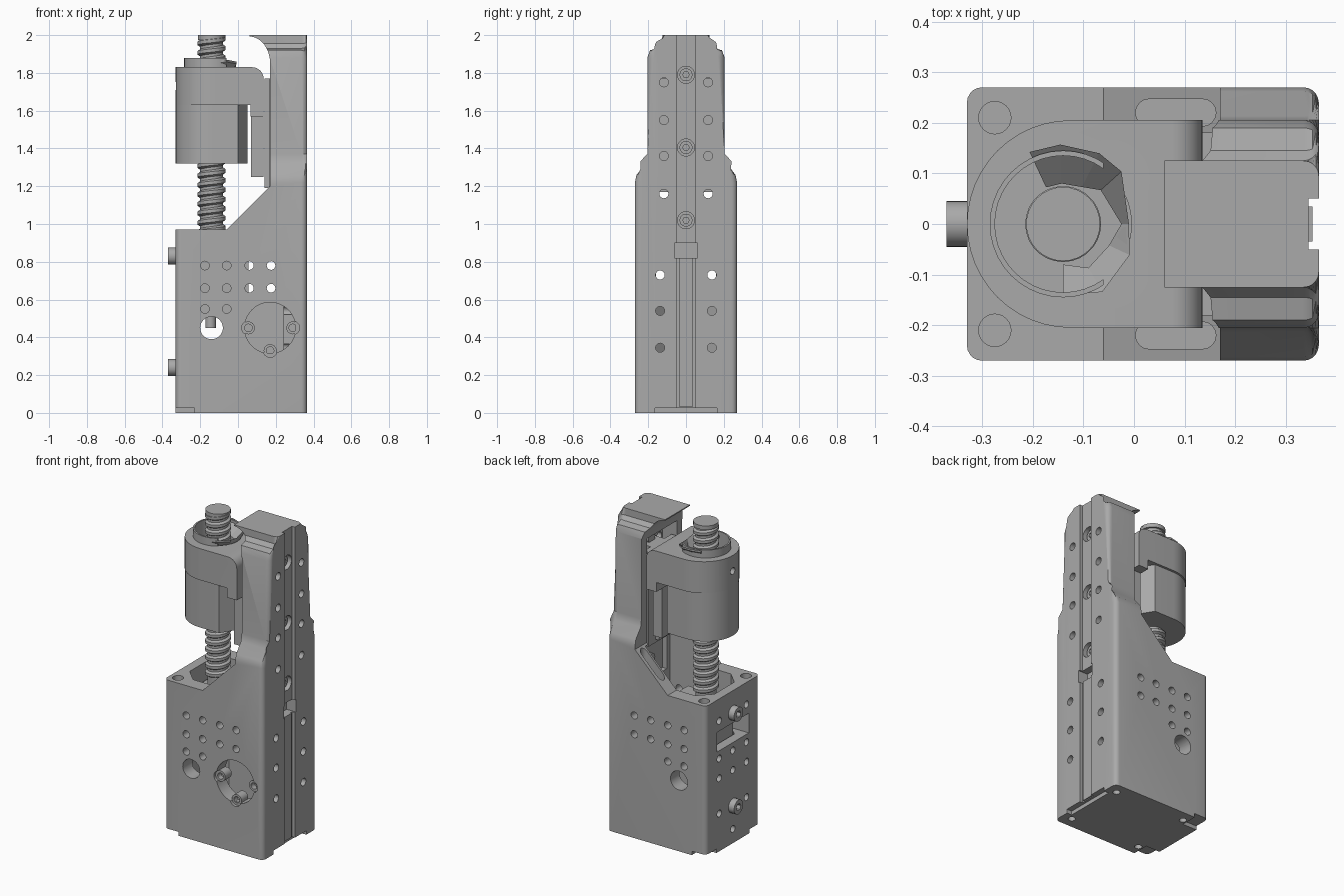
import bpy, bmesh
from math import sin, cos, pi, radians
from mathutils import Vector

if "Cube" in bpy.data.objects:
    bpy.data.objects.remove(bpy.data.objects["Cube"], do_unlink=True)

grey = bpy.data.materials.new("machined grey")
grey.use_nodes = True
grey.diffuse_color = (0.4, 0.4, 0.4, 1)
grey.node_tree.nodes["Principled BSDF"].inputs["Base Color"].default_value = (0.4, 0.4, 0.4, 1)


def finish(name, bm):
    bmesh.ops.recalc_face_normals(bm, faces=bm.faces)
    mesh = bpy.data.meshes.new(name)
    bm.to_mesh(mesh)
    bm.free()
    mesh.materials.append(grey)
    ob = bpy.data.objects.new(name, mesh)
    bpy.context.scene.collection.objects.link(ob)
    return ob


def place(axis, a, b, h):
    return {"x": (h, a, b), "y": (a, h, b), "z": (a, b, h)}[axis]


def prism_mesh(pts, axis, lo, hi):
    """Closed outline extruded along one axis."""
    bm = bmesh.new()
    rings = [[bm.verts.new(place(axis, a, b, h)) for a, b in pts] for h in (lo, hi)]
    bm.faces.new(rings[0])
    bm.faces.new(rings[1][::-1])
    for i in range(len(pts)):
        j = (i + 1) % len(pts)
        bm.faces.new((rings[0][i], rings[0][j], rings[1][j], rings[1][i]))
    return bm


def prism(name, pts, axis, lo, hi):
    return finish(name, prism_mesh(pts, axis, lo, hi))


def arc(a, b, r, start, end, n):
    return [(a + r * cos(radians(start + (end - start) * i / n)),
             b + r * sin(radians(start + (end - start) * i / n))) for i in range(n + 1)]


def cyl(name, axis, a, b, r, lo, hi, n=24):
    return prism(name, arc(a, b, r, 0, 360, n)[:-1], axis, lo, hi)


def box(name, x0, x1, y0, y1, z0, z1):
    return prism(name, [(x0, y0), (x1, y0), (x1, y1), (x0, y1)], "z", z0, z1)


def activate(ob):
    bpy.ops.object.select_all(action="DESELECT")
    ob.select_set(True)
    bpy.context.view_layer.objects.active = ob


def cut(ob, tool, op="DIFFERENCE"):
    mod = ob.modifiers.new("cut", "BOOLEAN")
    mod.operation, mod.solver, mod.object = op, "EXACT", tool
    activate(ob)
    bpy.ops.object.modifier_apply(modifier=mod.name)
    bpy.data.objects.remove(tool, do_unlink=True)


def drill(ob, axis, a, b, r, lo, hi, n=16):
    cut(ob, cyl("drill", axis, a, b, r, lo, hi, n))


# Housing: end outline with rounded long edges, trimmed to the side outline
half = [(.27, 0), (.27, 1.22), (.262, 1.26), (.213, 1.32), (.205, 1.37), (.205, 1.88),
        (.19, 1.92), (.145, 1.93), (.125, 1.955), (.125, 2)]
bm = prism_mesh(half + [(-y, z) for y, z in reversed(half)], "x", -.33, .365)
rim = [e for e in bm.edges
       if abs(e.verts[0].co.x - e.verts[1].co.x) < .001
       and not (e.verts[0].co.z == e.verts[1].co.z and e.verts[0].co.z in (0, 2))]
bmesh.ops.bevel(bm, geom=rim, offset=.03, segments=5, profile=.5, affect="EDGES", clamp_overlap=True)
housing = finish("housing", bm)
lip = [(.06 + .11 * sin(i * pi / 16), 1.85 + .143 * cos(i * pi / 16)) for i in range(9)]
side = [(-.5, -.1), (.5, -.1), (.5, 2.1), (.06, 2.1)] + lip + [(.17, 1.2), (-.06, .97), (-.5, .97)]
cut(housing, prism("trim", side, "y", -.5, .5), "INTERSECT")

# Hollow interior, column channel and rear groove
cavity = [(-.27, -.1), (-.19, -.18), (.24, -.18), (.24, .18), (-.19, .18), (-.27, .1)]
cut(housing, prism("cavity", cavity, "z", .06, 1.19))
cut(housing, box("channel", .1, .27, -.15, .15, .9, 1.86))
cut(housing, box("groove", .345, .4, -.05, .05, -.1, 2.1))
cut(housing, box("rear_pocket", .3, .4, -.06, .06, .82, .9))
cut(housing, box("foot_recess", .33, .4, -.165, .165, -.1, .025))
cut(housing, box("window", -.4, -.2, -.16, .16, .64, .765))

for s in (-1, 1):
    # Side wall holes, top screws, slope slots and foot notches
    lo, hi = sorted((s * .15, s * .3))
    for z, xs in ((.78, (-.175, -.06, .06, .175)), (.66, (-.175, -.06, .06, .175)), (.55, (-.175, -.06))):
        for x in xs:
            drill(housing, "y", x, z, .023, lo, hi)
    drill(housing, "y", -.14, .45, .06, lo, hi, 32)
    drill(housing, "z", -.275, s * .21, .032, .93, 1.1, 24)
    slot = arc(.03, s * .22, .027, 90, 270, 8) + arc(.135, s * .22, .027, -90, 90, 8)
    cut(housing, prism("slot", slot, "z", .99, 1.3))
    ya, yb = sorted((s * .165, s * .3))
    cut(housing, box("notch", -.4, -.23, ya, yb, -.1, .025))
    for x in (-.2, .3):
        drill(housing, "z", x, s * .2, .022, -.1, .05)
    # Rear and left face holes
    for z in (1.75, 1.55, 1.36, 1.16):
        drill(housing, "x", s * .117, z, .024, .25, .4)
    for z in (.73, .54, .345):
        drill(housing, "x", s * .137, z, .024, .2, .4)
    for z in (.83, .59, .465, .24):
        drill(housing, "x", s * .137, z, .022, -.4, -.29)
for z in (.59, .465, .09):
    drill(housing, "x", 0, z, .022, -.4, -.29)
for z in (.255, .09):
    drill(housing, "x", 0, z, .022, .3, .4)
for z in (1.79, 1.405, 1.02):
    drill(housing, "x", 0, z, .045, .3, .4, 24)

# Round port in the front wall with three screw ears
drill(housing, "y", .17, .45, .135, -.3, -.15, 48)
ears = ((.055, .45), (.29, .45), (.17, .33))
for x, z in ears:
    drill(housing, "y", x, z, .036, -.3, -.25, 24)
parts = [housing]
for x, z in ears:
    ear = cyl("port_ear", "y", x, z, .034, -.255, -.19)
    drill(ear, "y", x, z, .02, -.3, -.22)
    parts.append(ear)


def socket_bolt(name, z, r, lo, hi, head):
    """Cap bolt along x with a hex socket at the head end."""
    ob = cyl(name, "x", 0, z, r, lo, hi, 32)
    cut(ob, cyl("hex", "x", 0, z, r * .5, head - .025, head + .025, 6))
    parts.append(ob)


for z in (.83, .24):
    socket_bolt("side_bolt", z, .045, -.37, -.3, -.37)
for z in (1.79, 1.405, 1.02):
    socket_bolt("rear_bolt", z, .034, .24, .325, .325)
parts.append(box("groove_strip", .34, .353, -.035, .035, .03, .82))

# Guide rail and sliding carriage
parts.append(box("rail_plate", .165, .2, -.14, .14, 1.17, 1.77))
parts.append(box("rail", .14, .28, -.07, .07, 1.19, 1.77))
parts.append(box("carriage", .07, .135, -.14, .14, 1.25, 1.75))

# Nut bracket: rounded end, rounded top corner and a short arm
bracket = prism("bracket", arc(-.125, 0, .205, 90, 270, 24) + [(.135, -.205), (.135, .205)], "z", 1.57, 1.83)
outline = [(-.5, 1.63), (.065, 1.63), (.065, 1.5), (.135, 1.5)] + arc(.075, 1.77, .06, 0, 90, 8) + [(-.5, 1.83)]
cut(bracket, prism("trim", outline, "y", -.3, .3), "INTERSECT")
drill(bracket, "z", -.14, 0, .138, 1.74, 1.9, 48)
drill(bracket, "x", 0, 1.73, .022, -.4, -.28)
parts.append(bracket)
collar = cyl("nut_collar", "z", -.14, 0, .145, 1.7, 1.88, 40)
drill(collar, "z", -.14, 0, .135, 1.76, 1.9, 40)
cut(collar, box("gap", -.06, .1, -.2, .2, 1.83, 1.95))
parts.append(collar)
nut_outline = arc(-.14, 0, .19, 90, 270, 24) + [(0, -.19), (.05, -.11), (.05, .11), (0, .19)]
parts.append(prism("nut", nut_outline, "z", 1.32, 1.64))

# Faceted wiper curling around the screw
bm = bmesh.new()
rows = []
for deg, ri, ro, drop in ((115, .08, .157, 0), (92, .08, .157, 0), (63, .082, .157, .01), (42, .1, .155, .02),
                          (0, .115, .13, .03), (-25, .1, .145, .02), (-60, .1, .155, .01), (-90, .08, .14, .02)):
    u = Vector((cos(radians(deg)), sin(radians(deg)), 0))
    c = Vector((-.14, 0, 0))
    rows.append([bm.verts.new(c + u * r + Vector((0, 0, z)))
                 for r, z in ((ri, 1.82 - drop), (ro, 1.88 - drop), (ro, 1.868 - drop), (ri, 1.8 - drop))])
for p, q in zip(rows, rows[1:]):
    for i in range(4):
        j = (i + 1) % 4
        bm.faces.new((p[i], p[j], q[j], q[i]))
bm.faces.new(rows[0])
bm.faces.new(rows[-1][::-1])
finish("wiper", bm)

# Lead screw: thread profile swept as a helix around a core
pitch = .05
bm = bmesh.new()
chain = [bm.verts.new((r, 0, t * pitch)) for r, t in ((.06, 0), (.06, .25), (.075, .45), (.075, .8), (.06, 1))]
for p, q in zip(chain, chain[1:]):
    bm.edges.new((p, q))
thread = finish("screw_thread", bm)
thread.location = (-.14, 0, .9)
mod = thread.modifiers.new("helix", "SCREW")
mod.steps = mod.render_steps = 28
mod.screw_offset, mod.iterations = pitch, 21
mod.use_merge_vertices, mod.merge_threshold = True, .0005
mod.use_normal_calculate = True
activate(thread)
bpy.ops.object.modifier_apply(modifier=mod.name)
parts.append(thread)
parts.append(cyl("screw_core", "z", -.14, 0, .061, .6, 1.99, 32))
parts.append(cyl("screw_end", "z", -.14, 0, .073, 1.975, 2, 32))
parts.append(cyl("screw_tip", "z", -.145, 0, .028, .45, .62))
parts.append(box("bearing_block", -.26, .055, -.1, .1, .52, .86))

for ob in parts:
    activate(ob)
    bpy.ops.object.shade_smooth_by_angle(angle=radians(32))
